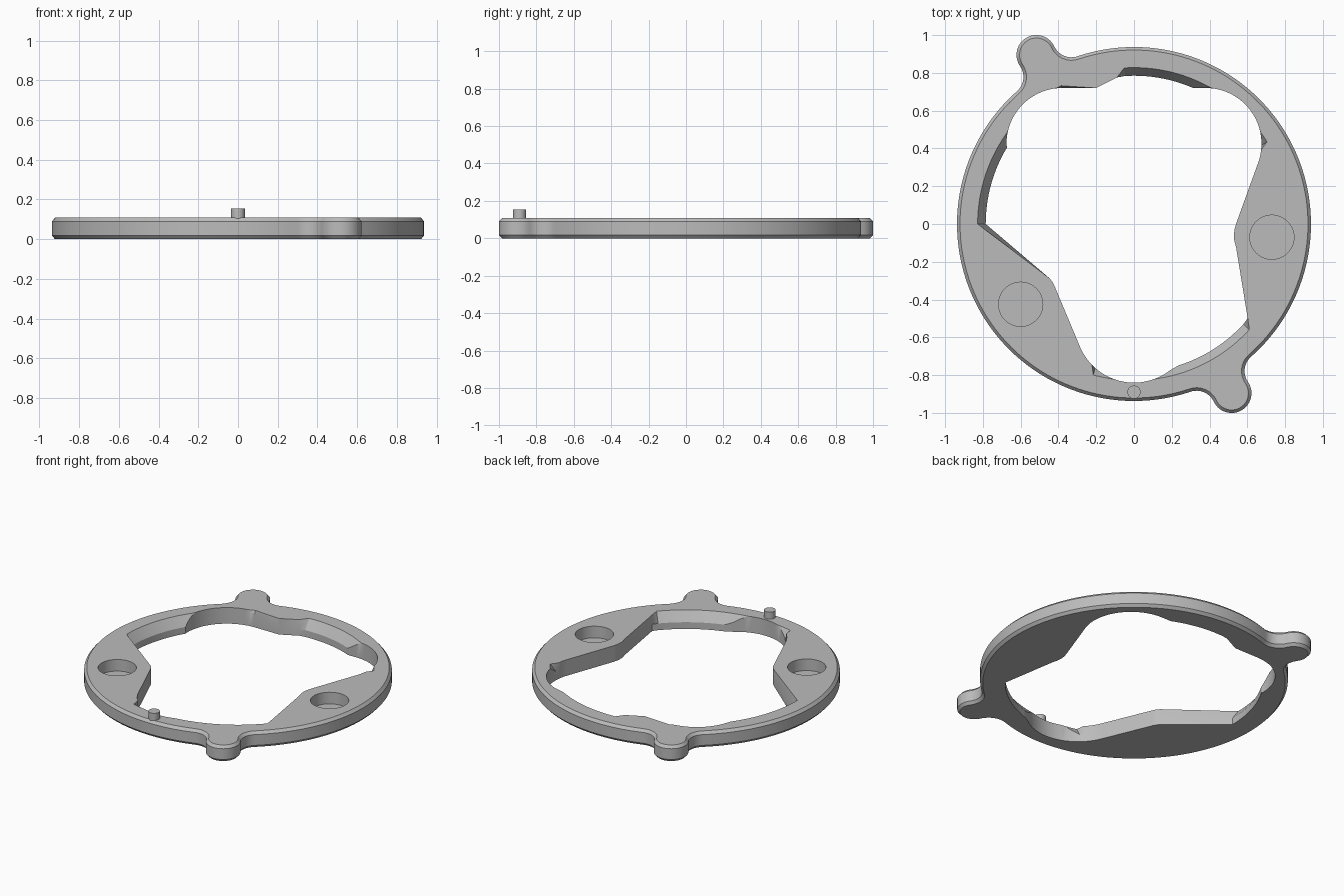
import bpy, bmesh, math
from math import sin, cos, pi, radians

if "Cube" in bpy.data.objects:
    bpy.data.objects.remove(bpy.data.objects["Cube"])

HEIGHT = 0.108
BORE = 0.785       # radius of the three bore arcs
LEAD_IN = 0.828    # top radius of the sloped recesses
LEAD_Z = 0.045     # height where the slopes start

grey = bpy.data.materials.new("plain grey")
grey.use_nodes = True
grey.diffuse_color = (0.5, 0.5, 0.5, 1)
grey.node_tree.nodes["Principled BSDF"].inputs["Base Color"].default_value = (0.5, 0.5, 0.5, 1)


def arc(cx, cy, r, start, end, n):
    """Points on an arc, angles in radians."""
    steps = [start + (end - start) * i / n for i in range(n + 1)]
    return [(cx + r * cos(t), cy + r * sin(t)) for t in steps]


def darc(cx, cy, r, start, end, n):
    return arc(cx, cy, r, radians(start), radians(end), n)


def disc(x, y, r, n=48):
    return darc(x, y, r, 0, 360, n)[:-1]


def flat(outline, z):
    return [(x, y, z) for x, y in outline]


def wall(bm, loops):
    """Skin a stack of counter-clockwise loops; returns the vertex rings."""
    rings = [[bm.verts.new(p) for p in loop] for loop in loops]
    for a, b in zip(rings, rings[1:]):
        for i in range(len(a)):
            j = (i + 1) % len(a)
            bm.faces.new((a[i], a[j], b[j], b[i]))
    return rings


def cap(bm, rings, up):
    """Fill a flat region bounded by an outer ring and hole rings."""
    edges = [bm.edges.get((r[i - 1], r[i])) for r in rings for i in range(len(r))]
    result = bmesh.ops.triangle_fill(bm, edges=edges, use_beauty=True)
    for f in result["geom"]:
        if isinstance(f, bmesh.types.BMFace):
            f.normal_update()
            if f.normal.z * up < 0:
                f.normal_flip()


def finish(bm, name):
    mesh = bpy.data.meshes.new(name)
    bm.to_mesh(mesh)
    bm.free()
    mesh.materials.append(grey)
    obj = bpy.data.objects.new(name, mesh)
    bpy.context.collection.objects.link(obj)
    bpy.ops.object.select_all(action='DESELECT')
    obj.select_set(True)
    bpy.context.view_layer.objects.active = obj
    bpy.ops.object.shade_smooth_by_angle(angle=radians(25))


def rim(inset):
    """Round rim with two opposite filleted ears, offset inwards."""
    R, r, f, D = 0.937 - inset, 0.105 - inset, 0.1 + inset, 1.034
    A, B = R + f, r + f
    phi = math.acos((A * A + D * D - B * B) / (2 * A * D))
    fx, fy = A * cos(phi), A * sin(phi)
    beta = math.atan2(fy, D - fx)
    half = arc(fx, -fy, f, pi - phi, beta, 12)
    half += arc(D, 0, r, beta - pi, pi - beta, 28)[1:]
    half += arc(fx, fy, f, -beta, phi - pi, 12)[1:]
    half += arc(0, 0, R, phi, pi - phi, 72)[1:-1]
    pts = []
    for turn in (radians(120), radians(300)):
        c, s = cos(turn), sin(turn)
        pts += [(x * c - y * s, x * s + y * c) for x, y in half]
    return pts


def slope_start(x, y):
    """Point on the opening wall where the sloped recess begins."""
    z = LEAD_Z + (math.hypot(x, y) - BORE) / (LEAD_IN - BORE) * (HEIGHT - LEAD_Z)
    return x, y, min(max(z, LEAD_Z), HEIGHT - 0.004)


def slope_top(x, y):
    """Top edge point, pushed out to the lead-in radius on the bore arcs."""
    r = math.hypot(x, y)
    k = LEAD_IN / r if BORE - 0.002 < r < LEAD_IN else 1
    return x * k, y * k, HEIGHT


# Central opening: bosses, rounded corners and bore arcs
opening = [(0.54, -0.12), (0.531, -0.09), (0.529, -0.06), (0.532, -0.03), (0.54, 0)]
opening += darc(0.38, 0.425, 0.295, -20, 90, 24)
opening += darc(0, 0, BORE, 66.5, 93.5, 16)
opening += [(-0.09, 0.776), (-0.2, 0.72)]
opening += darc(-0.38, 0.425, 0.295, 90, 180, 20)
opening += darc(0, 0, BORE, 149, 180, 16)
opening += [(-0.45, -0.285), (-0.432, -0.305), (-0.42, -0.33)]
opening += darc(0, -0.53, 0.31, 202, 308, 24)
opening += darc(0, 0, BORE, -72.5, -42.5, 16)
opening += [(0.602, -0.5)]

# Ring body: chamfered rim, opening and two blind pockets
bm = bmesh.new()
outer = wall(bm, [flat(rim(0.016), 0), flat(rim(0), 0.018),
                  flat(rim(0), HEIGHT - 0.018), flat(rim(0.016), HEIGHT)])
inner = wall(bm, [[slope_top(x, y) for x, y in opening],
                  [slope_start(x, y) for x, y in opening], flat(opening, 0)])
pockets = []
for x, y in ((0.73, -0.07), (-0.6, -0.425)):
    circle = disc(x, y, 0.117)
    top, floor = wall(bm, [flat(circle, HEIGHT), flat(circle, 0.03)])
    bm.faces.new(floor)
    pockets.append(top)
cap(bm, [outer[-1], inner[0]] + pockets, 1)
cap(bm, [outer[0], inner[-1]], -1)
finish(bm, "ring_body")

# Locating pin
bm = bmesh.new()
pin_outline = disc(0, -0.89, 0.035, 32)
bottom, top = wall(bm, [flat(pin_outline, 0.06), flat(pin_outline, 0.155)])
bm.faces.new(bottom[::-1])
bm.faces.new(top)
finish(bm, "locating_pin")
